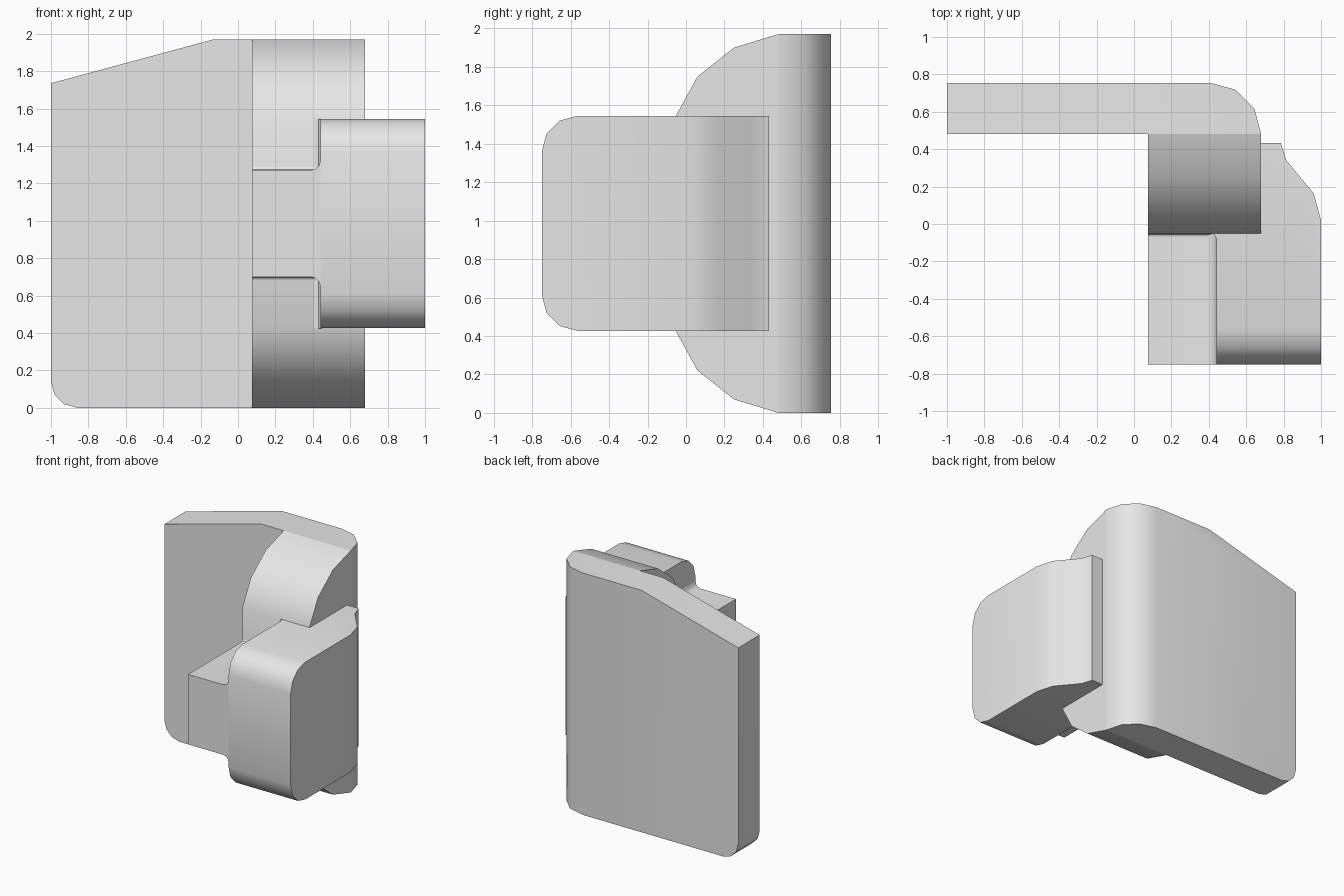
import bpy, bmesh

cube = bpy.data.objects.get("Cube")
if cube:
    bpy.data.objects.remove(cube, do_unlink=True)

grey = bpy.data.materials.new("light_grey")
grey.use_nodes = True
grey.diffuse_color = (0.8, 0.8, 0.8, 1)
grey.node_tree.nodes["Principled BSDF"].inputs["Base Color"].default_value = (0.8, 0.8, 0.8, 1)

MID = 0.985  # height of the horizontal mirror plane


def prism(name, profile, axis, lo, hi, rounds=()):
    """Extrude a 2D profile along an axis; rounds = (edge test, radius) pairs."""
    def place(p, d):
        q = list(p)
        q.insert("xyz".index(axis), d)
        return q

    bm = bmesh.new()
    face = bm.faces.new([bm.verts.new(place(p, lo)) for p in profile])
    ext = bmesh.ops.extrude_face_region(bm, geom=[face])
    for v in ext["geom"]:
        if isinstance(v, bmesh.types.BMVert):
            v.co["xyz".index(axis)] = hi
    for test, radius in rounds:
        edges = [e for e in bm.edges if all(test(v.co) for v in e.verts)]
        bmesh.ops.bevel(bm, geom=edges, offset=radius, segments=3, profile=0.5,
                        affect="EDGES", clamp_overlap=False)
    bmesh.ops.recalc_face_normals(bm, faces=bm.faces)
    mesh = bpy.data.meshes.new(name)
    bm.to_mesh(mesh)
    bm.free()
    mesh.materials.append(grey)
    obj = bpy.data.objects.new(name, mesh)
    bpy.context.collection.objects.link(obj)
    bpy.ops.object.select_all(action="DESELECT")
    obj.select_set(True)
    bpy.context.view_layer.objects.active = obj
    bpy.ops.object.shade_smooth_by_angle(angle=0.61)
    return obj


def mirrored(points):
    """Close an upper half profile with its reflection about MID."""
    return points + [(a, 2 * MID - z) for a, z in reversed(points)]


# Back plate: sloped top corner, rounded lower corner and rounded outer edge
prism("back_plate",
      [(-1, 0), (0.68, 0), (0.68, 1.97), (-0.13, 1.97), (-1, 1.735)],
      "y", 0.48, 0.755,
      [(lambda c: c.x < -0.99 and c.z < 0.01, 0.14),
       (lambda c: c.x > 0.67 and c.y > 0.75, 0.274)])

# Arched arm standing out from the plate
prism("arched_arm",
      mirrored([(0.48, 1.97), (0.25, 1.9), (0.06, 1.75), (-0.05, 1.55)]),
      "x", 0.075, 0.68)

# Narrow tab flaring into the side block
prism("front_tab",
      mirrored([(0.075, 1.27), (0.39, 1.27), (0.415, 1.277), (0.433, 1.295), (0.44, 1.32)]),
      "y", -0.75, -0.05)

# Side block with tapered rear and rounded front edges
prism("side_block",
      [(0.44, -0.75), (1, -0.75), (1, 0.02), (0.96, 0.165),
       (0.815, 0.34), (0.785, 0.432), (0.44, 0.432)],
      "z", 0.427, 1.545,
      [(lambda c: c.y < -0.74 and c.z > 1.54, 0.185),
       (lambda c: c.y < -0.74 and c.z < 0.43, 0.185)])

# Small coves where the arm meets the tab and the block
for label, side in (("upper", 1), ("lower", -1)):
    z = lambda h: MID + side * (h - MID)
    prism(label + "_tab_cove",
          [(-0.05, z(1.26)), (-0.067, z(1.27)), (-0.055, z(1.275)), (-0.05, z(1.287))],
          "x", 0.075, 0.44)
    prism(label + "_block_cove",
          [(0.41, -0.05), (0.431, -0.059), (0.44, -0.08), (0.45, -0.05)],
          "z", z(1.26), z(1.545))
